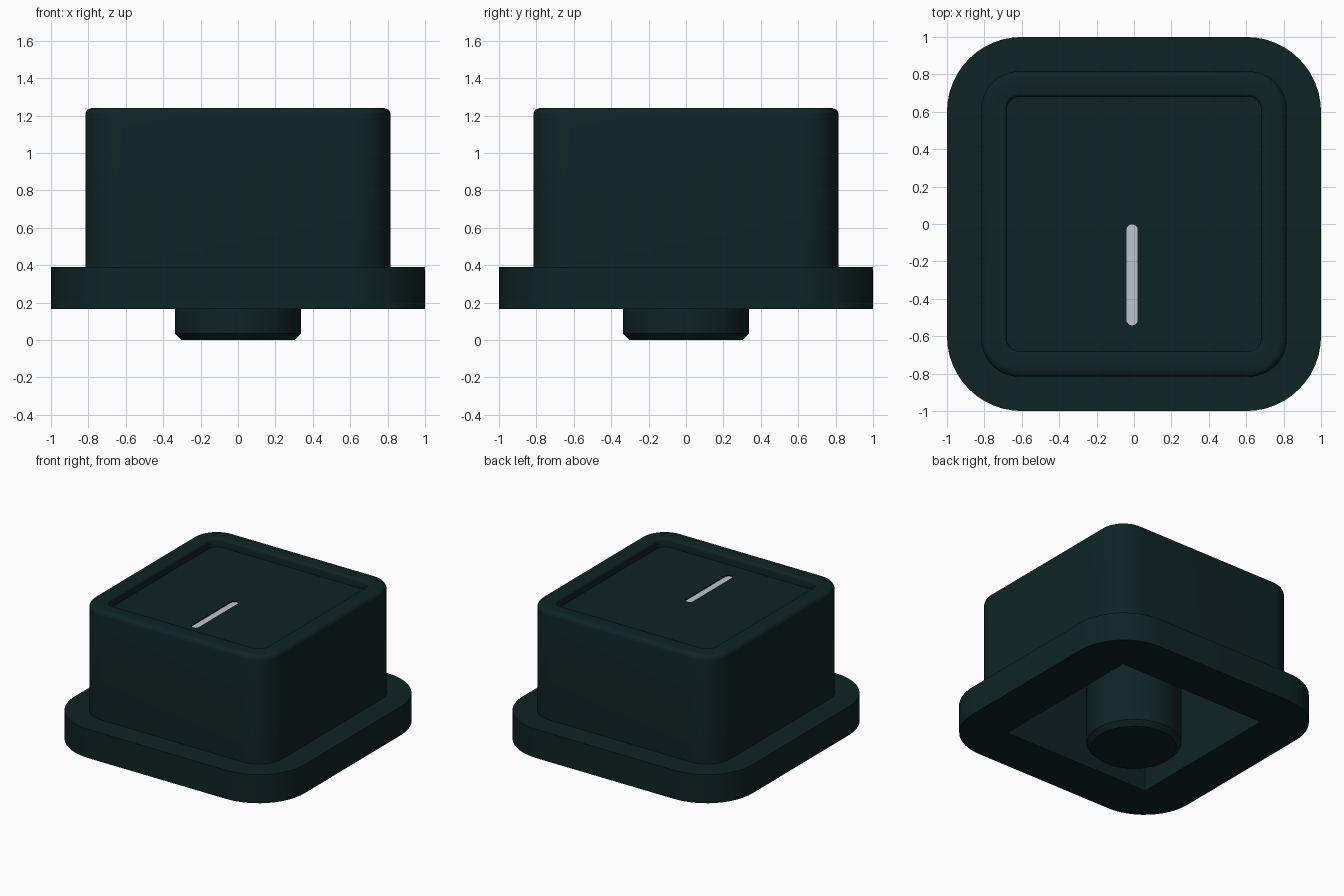
import bpy, bmesh, math
from mathutils import Vector

if "Cube" in bpy.data.objects:
    bpy.data.objects.remove(bpy.data.objects["Cube"])


def material(name, color):
    m = bpy.data.materials.new(name)
    m.diffuse_color = (*color, 1)
    m.use_nodes = True
    m.node_tree.nodes["Principled BSDF"].inputs["Base Color"].default_value = m.diffuse_color
    return m


dark_teal = material("dark teal", (0.0045, 0.0175, 0.0180))
pale_grey = material("pale grey", (0.52, 0.56, 0.60))
SEG = 12


def rounded_rect(hx, hy, r, z, cx=0, cy=0):
    """Counter-clockwise loop of points with rounded corners."""
    pts = []
    for k, (sx, sy) in enumerate([(1, 1), (-1, 1), (-1, -1), (1, -1)]):
        for i in range(SEG + 1):
            a = math.pi / 2 * (k + i / SEG)
            pts.append(Vector((cx + sx * (hx - r) + r * math.cos(a),
                               cy + sy * (hy - r) + r * math.sin(a), z)))
    return pts


def loft(name, rings, mat, smooth=True):
    """Skin a list of point loops and cap both ends."""
    bm = bmesh.new()
    loops = [[bm.verts.new(p) for p in ring] for ring in rings]
    n = len(loops[0])
    for a, b in zip(loops, loops[1:]):
        for i in range(n):
            j = (i + 1) % n
            bm.faces.new((a[i], a[j], b[j], b[i]))
    bm.faces.new(loops[0][::-1])
    bm.faces.new(loops[-1])
    bmesh.ops.remove_doubles(bm, verts=bm.verts, dist=1e-5)
    bmesh.ops.recalc_face_normals(bm, faces=bm.faces)
    me = bpy.data.meshes.new(name)
    bm.to_mesh(me)
    bm.free()
    ob = bpy.data.objects.new(name, me)
    bpy.context.collection.objects.link(ob)
    me.materials.append(mat)
    if smooth:
        bpy.ops.object.select_all(action='DESELECT')
        bpy.context.view_layer.objects.active = ob
        ob.select_set(True)
        bpy.ops.object.shade_smooth_by_angle(angle=math.radians(35))
    return ob


# Cap: square cavity, flange, body wall, rounded rim, recessed top panel
profile = [(0.64, 0, 1.05), (0.64, 0, 0.165), (1, 0.4, 0.165), (1, 0.4, 0.39)]
profile.append((0.816, 0.2, 0.39))
B = 0.035
for i in range(6):      # outer rim rounding
    a = math.pi / 2 * i / 5
    inset = B * (1 - math.cos(a))
    profile.append((0.816 - inset, 0.2 - inset, 1.24 - B + B * math.sin(a)))
C = 0.02
for i in range(5):      # inner rim rounding
    a = math.pi / 2 * i / 4
    grow = C * (1 - math.sin(a))
    profile.append((0.68 + grow, 0.07 + grow, 1.24 - C + C * math.cos(a)))
profile.append((0.68, 0.07, 1.175))
cap = loft("cap", [rounded_rect(h, h, r, z) for h, r, z in profile], dark_teal)

# Groove for the indicator line
SLOT = dict(cx=-0.01, cy=-0.272)
cutter = loft("groove_cutter", [rounded_rect(0.03, 0.27, 0.0299, z, **SLOT)
                                for z in (1.16, 1.25)], dark_teal, False)
cutter.hide_render = True
cutter.hide_set(True)
groove = cap.modifiers.new("groove", 'BOOLEAN')
groove.operation = 'DIFFERENCE'
groove.solver = 'EXACT'
groove.object = cutter

# Indicator line lying in the groove
loft("indicator_line", [rounded_rect(0.0299, 0.2699, 0.0298, z, **SLOT)
                        for z in (1.159, 1.167)], pale_grey, False)

# Central post with chamfered foot
loft("post", [rounded_rect(r, r, r, z) for r, z in
              ((0.303, 0), (0.338, 0.036), (0.338, 1.06))], dark_teal)
